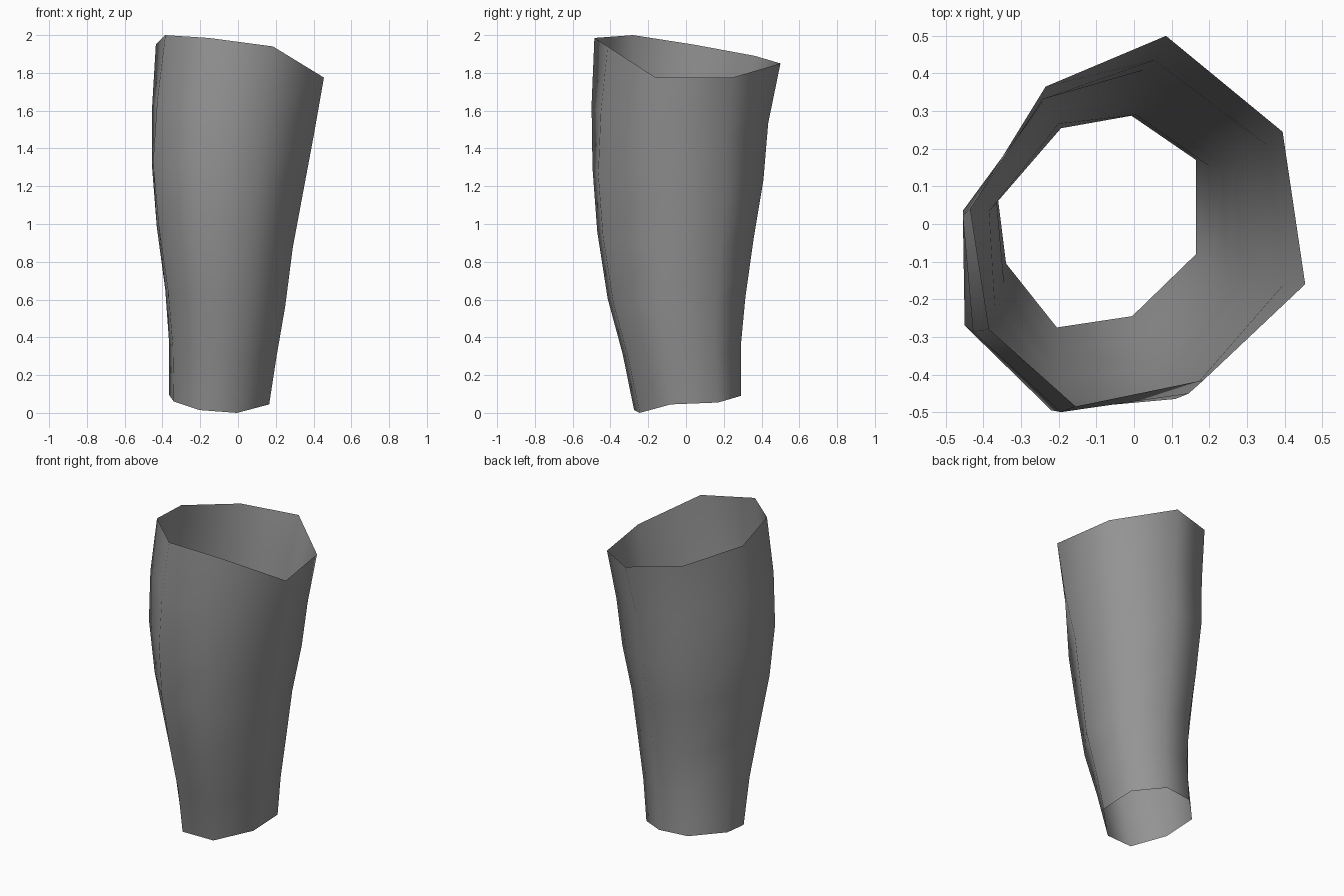
import bpy, bmesh

if "Cube" in bpy.data.objects:
    bpy.data.objects.remove(bpy.data.objects["Cube"])

# Key cross-sections of the tapered sleeve: (x, y), eight sides each
bottom = [(.165, .17), (.165, -.08), (-.005, -.245), (-.205, -.275),
          (-.34, -.105), (-.365, .095), (-.2, .265), (-.01, .29)]
bulge = [(.31, .21), (.345, -.13), (.11, -.465), (-.22, -.495),
         (-.45, -.27), (-.455, .035), (-.235, .335), (.03, .41)]
top = [(.395, .245), (.455, -.16), (.185, -.415), (-.155, -.485),
       (-.385, -.28), (-.435, .04), (-.235, .365), (.085, .5)]
# Uneven rim heights
bottom_z = [.055, .045, 0, .015, .06, .095, .09, .09]
top_z = [1.775, 1.775, 1.94, 1.985, 2.0, 1.95, 1.89, 1.85]
# Ring outline: height fraction, x min, x max, y min, y max
rings = [(0, -.365, .165, -.275, .29), (.15, -.365, .205, -.335, .29),
         (.3, -.385, .25, -.415, .315), (.48, -.43, .29, -.47, .36),
         (.65, -.455, .345, -.495, .41), (.82, -.455, .40, -.5, .435),
         (1, -.435, .455, -.485, .5)]
MID = .65


def mix(a, b, t):
    return a + (b - a) * t


def fit(values, low, high):
    """Stretch values to span low to high."""
    a, b = min(values), max(values)
    return [mix(low, high, (v - a) / (b - a)) for v in values]


def section(t, x0, x1, y0, y1):
    """Blend the key sections at height t and fit them to the ring outline."""
    lo, hi, f = (bottom, bulge, t / MID) if t <= MID else (bulge, top, (t - MID) / (1 - MID))
    xs = fit([mix(a[0], b[0], f) for a, b in zip(lo, hi)], x0, x1)
    ys = fit([mix(a[1], b[1], f) for a, b in zip(lo, hi)], y0, y1)
    zs = [mix(a, b, t) for a, b in zip(bottom_z, top_z)]
    return zip(xs, ys, zs)


# Open sleeve shell, bridged ring by ring
bm = bmesh.new()
loops = [[bm.verts.new(p) for p in section(*r)] for r in rings]
for low, high in zip(loops, loops[1:]):
    for i in range(8):
        j = (i + 1) % 8
        bm.faces.new((low[j], low[i], high[i], high[j]))
for f in bm.faces:
    f.smooth = True
mesh = bpy.data.meshes.new("sleeve")
bm.to_mesh(mesh)
bm.free()

grey = bpy.data.materials.new("mid grey")
grey.diffuse_color = (.3, .3, .3, 1)
grey.use_nodes = True
grey.node_tree.nodes["Principled BSDF"].inputs["Base Color"].default_value = grey.diffuse_color
mesh.materials.append(grey)
sleeve = bpy.data.objects.new("sleeve", mesh)
bpy.context.collection.objects.link(sleeve)
